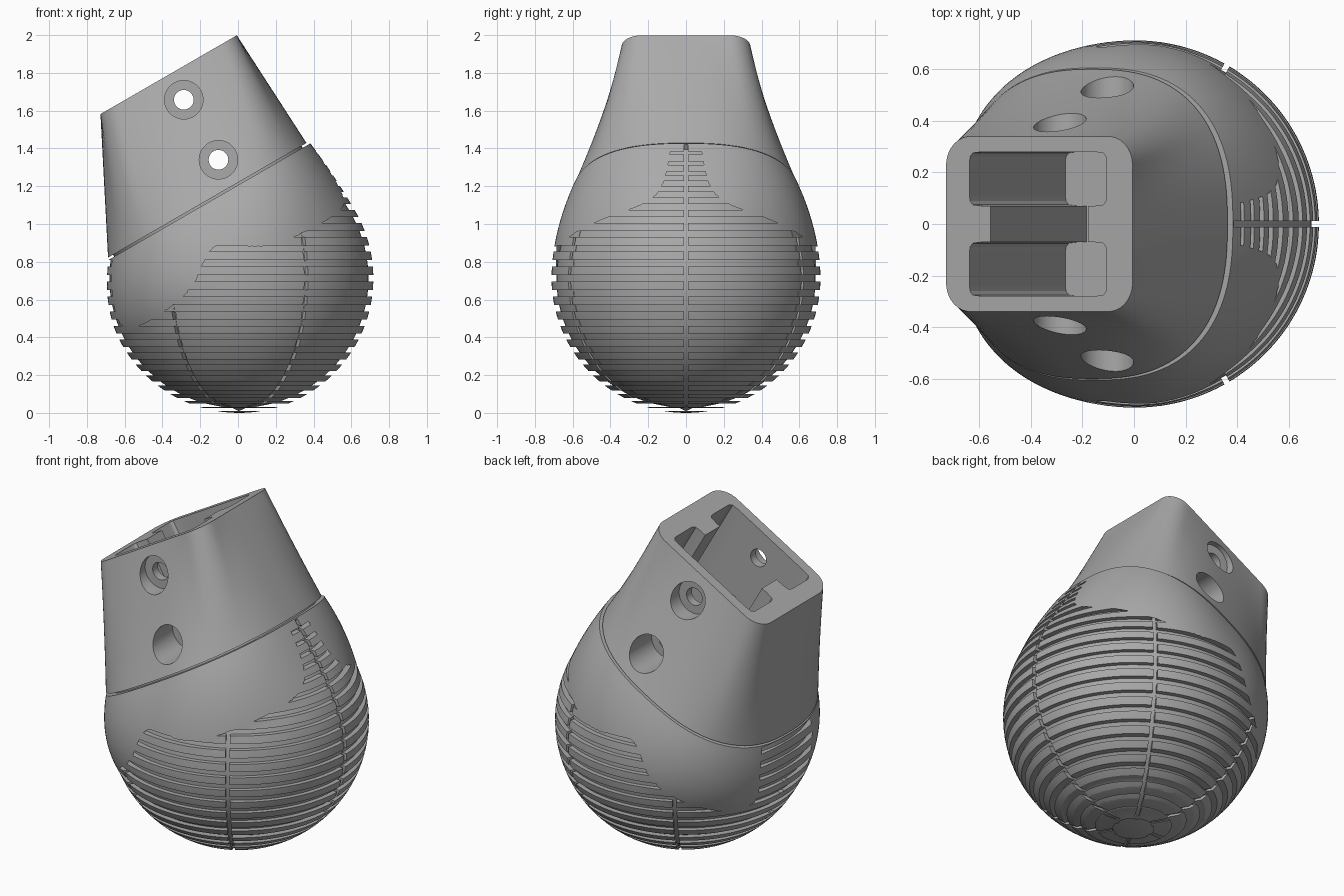
import bpy, bmesh
from math import sin, cos, pi, sqrt
from mathutils import Vector

if "Cube" in bpy.data.objects:
    bpy.data.objects.remove(bpy.data.objects["Cube"])

R = 0.712                                  # bulb radius
C = Vector((0.005, 0, R))                  # bulb centre
U = Vector((sqrt(3) / 2, 0, 0.5))          # tilted frame: across the neck
N = Vector((-0.5, 0, sqrt(3) / 2))         # tilted frame: along the neck
Y = Vector((0, 1, 0))
SEAM, TOP, FLOOR = 0.43, 1.12, 0.376       # heights along the neck

grey = bpy.data.materials.new("mid grey")
grey.use_nodes = True
grey.diffuse_color = (0.4, 0.4, 0.4, 1)
grey.node_tree.nodes["Principled BSDF"].inputs["Base Color"].default_value = (0.4, 0.4, 0.4, 1)


def tilted(u, y, h):
    return C + U * u + Y * y + N * h


def add_loft(bm, rings, closed=False):
    """Skin a list of point rings, capped or joined end to end."""
    rows = [[bm.verts.new(p) for p in ring] for ring in rings]
    n = len(rows[0])
    pairs = list(zip(rows, rows[1:])) + ([(rows[-1], rows[0])] if closed else [])
    for a, b in pairs:
        for i in range(n):
            j = (i + 1) % n
            bm.faces.new((a[i], a[j], b[j], b[i]))
    if not closed:
        bm.faces.new(rows[0])
        bm.faces.new(rows[-1])


def make(name, bm):
    bmesh.ops.recalc_face_normals(bm, faces=bm.faces)
    mesh = bpy.data.meshes.new(name)
    bm.to_mesh(mesh)
    bm.free()
    mesh.materials.append(grey)
    ob = bpy.data.objects.new(name, mesh)
    bpy.context.collection.objects.link(ob)
    return ob


def loft(name, rings):
    bm = bmesh.new()
    add_loft(bm, rings)
    return make(name, bm)


def activate(ob):
    bpy.ops.object.select_all(action='DESELECT')
    ob.select_set(True)
    bpy.context.view_layer.objects.active = ob


def cut(targets, cutter):
    cutter.hide_render = True
    for ob in targets:
        activate(ob)
        mod = ob.modifiers.new("cut", 'BOOLEAN')
        mod.operation, mod.solver, mod.object = 'DIFFERENCE', 'EXACT', cutter
        bpy.ops.object.modifier_apply(modifier=mod.name)
    bpy.data.objects.remove(cutter)


def oval(left, right, b, power, count=144):
    """Superellipse section in the tilted frame as (u, y) pairs."""
    mid, a = (left + right) / 2, (right - left) / 2
    out = []
    for i in range(count):
        c, s = cos(2 * pi * i / count), sin(2 * pi * i / count)
        k = (abs(c) ** power + abs(s) ** power) ** (-1 / power)
        out.append((mid + a * c * k, b * s * k))
    return out


def rounded_rect(left, right, b, r, mid_y=0, count=144):
    """Rounded rectangle section with points at the same angles as oval."""
    mid, a = (left + right) / 2, (right - left) / 2
    out = []
    for i in range(count):
        x, y = a * cos(2 * pi * i / count), b * sin(2 * pi * i / count)
        lo, hi = 0.0, 1.5
        for _ in range(30):
            k = (lo + hi) / 2
            dx, dy = abs(x * k) - a + r, abs(y * k) - b + r
            inside = sqrt(max(dx, 0) ** 2 + max(dy, 0) ** 2) + min(max(dx, dy), 0) < r
            lo, hi = (k, hi) if inside else (lo, k)
        out.append((mid + x * lo, mid_y + y * lo))
    return out


def place(section, h):
    return [tilted(u, y, h) for u, y in section]


# Bulb: lower half sphere, then a blend towards the squarer seam section
def right_side(h):
    return R - 0.027 * (h / SEAM) ** 2


rings = []
for i in range(1, 33):
    a = pi / 2 * (i / 32 - 1)
    rings.append(place(oval(-R * cos(a), R * cos(a), R * cos(a), 2), R * sin(a)))
for i in range(1, 13):
    f = i / 12
    sec = oval(-R + 0.162 * f * f, right_side(SEAM * f), R - 0.107 * f * f, 2 + 0.5 * f)
    rings.append(place(sec, SEAM * f))
bulb = loft("ribbed_bulb", rings)


# Outline of the bulb around the upright axis, which the grooves follow
def outline(dz):
    if dz < R / 2:
        return sqrt(max(R * R - dz * dz, 0))
    lo, hi = 0.0, 0.6
    for _ in range(30):
        h = (lo + hi) / 2
        lo, hi = (h, hi) if right_side(h) * U.z + h * N.z < dz else (lo, h)
    return right_side(lo) * U.x + lo * N.x


def inner(dz):
    if dz < R / 2:
        return sqrt(max((R - 0.026) ** 2 - dz * dz, 0))
    return outline(dz) - 0.03


# Level ring grooves
bm = bmesh.new()
for i in range(-12, 15):
    step = 0.112
    a = step * i
    dz = R * sin(a) if i < 9 else R * sin(step * 8) + 0.054 * (i - 8)
    half = 0.0175 * max(cos(a), 0.5)
    if dz + half > 0.7:
        continue
    box = [(inner(dz - half), dz - half), (outline(dz - half) + 0.006, dz - half),
           (outline(dz + half) + 0.006, dz + half), (inner(dz + half), dz + half)]
    turns = [2 * pi * k / 128 for k in range(128)]
    add_loft(bm, [[C + Vector((r * cos(t), r * sin(t), z)) for r, z in box] for t in turns], True)
cut([bulb], make("ring_cutter", bm))

# Six upright slots
bm = bmesh.new()
levels = [-R * cos(0.15 + i * (pi / 2 - 0.15) / 24) for i in range(24)] + [0.71 * i / 24 for i in range(25)]
for k in range(6):
    t = k * pi / 3
    out, side = Vector((cos(t), sin(t), 0)), Vector((-sin(t), cos(t), 0))
    rings = []
    for dz in levels:
        p = Vector((0, 0, dz)) + out * outline(dz)
        rings.append([C + p * s + side * w for s, w in
                      ((0.96, -0.011), (1.008, -0.011), (1.008, 0.011), (0.96, 0.011))])
    add_loft(bm, rings)
cut([bulb], make("slot_cutter", bm))

# Neck: recessed plug at the seam, then a loft from oval to rounded rectangle
base = oval(-0.545, 0.668, 0.6, 2.5)
plug = oval(-0.515, 0.638, 0.57, 2.5)
rim = rounded_rect(-0.2, 0.634, 0.34, 0.11)
start = SEAM + 0.012
rings = [place(plug, SEAM - 0.02), place(plug, start)]
for i in range(17):
    f = i / 16
    g = f + 0.15 * f * (1 - f)
    sec = [(a[0] + (b[0] - a[0]) * f, a[1] + (b[1] - a[1]) * g) for a, b in zip(base, rim)]
    rings.append(place(sec, start + (TOP - start) * f))
neck = loft("neck", rings)

# Socket: two side pockets joined by a narrower middle
pockets = [rounded_rect(-0.095, 0.517, 0.105, 0.03, y, 64) for y in (-0.175, 0.175)]
pockets.append(rounded_rect(-0.002, 0.436, 0.1, 0.004, 0, 64))
for sec in pockets:
    cut([neck, bulb], loft("socket_cutter", [place(sec, FLOOR), place(sec, TOP + 0.1)]))


# Counterbored screw holes through both cheeks
def drill(h, r, y0, y1):
    turns = [2 * pi * k / 48 for k in range(48)]
    mid = tilted(0.22, 0, h)
    cut([neck], loft("drill", [[mid + Vector((r * cos(t), y, r * sin(t))) for t in turns]
                               for y in (y0, y1)]))


for h in (0.598, 0.965):
    drill(h, 0.052, -0.9, 0.9)
    for s in (-1, 1):
        drill(h, 0.102, s * 0.33, s * 0.9)

# Smooth shading with crisp cut edges
for ob in (bulb, neck):
    activate(ob)
    bpy.ops.object.shade_smooth_by_angle(angle=0.5)
